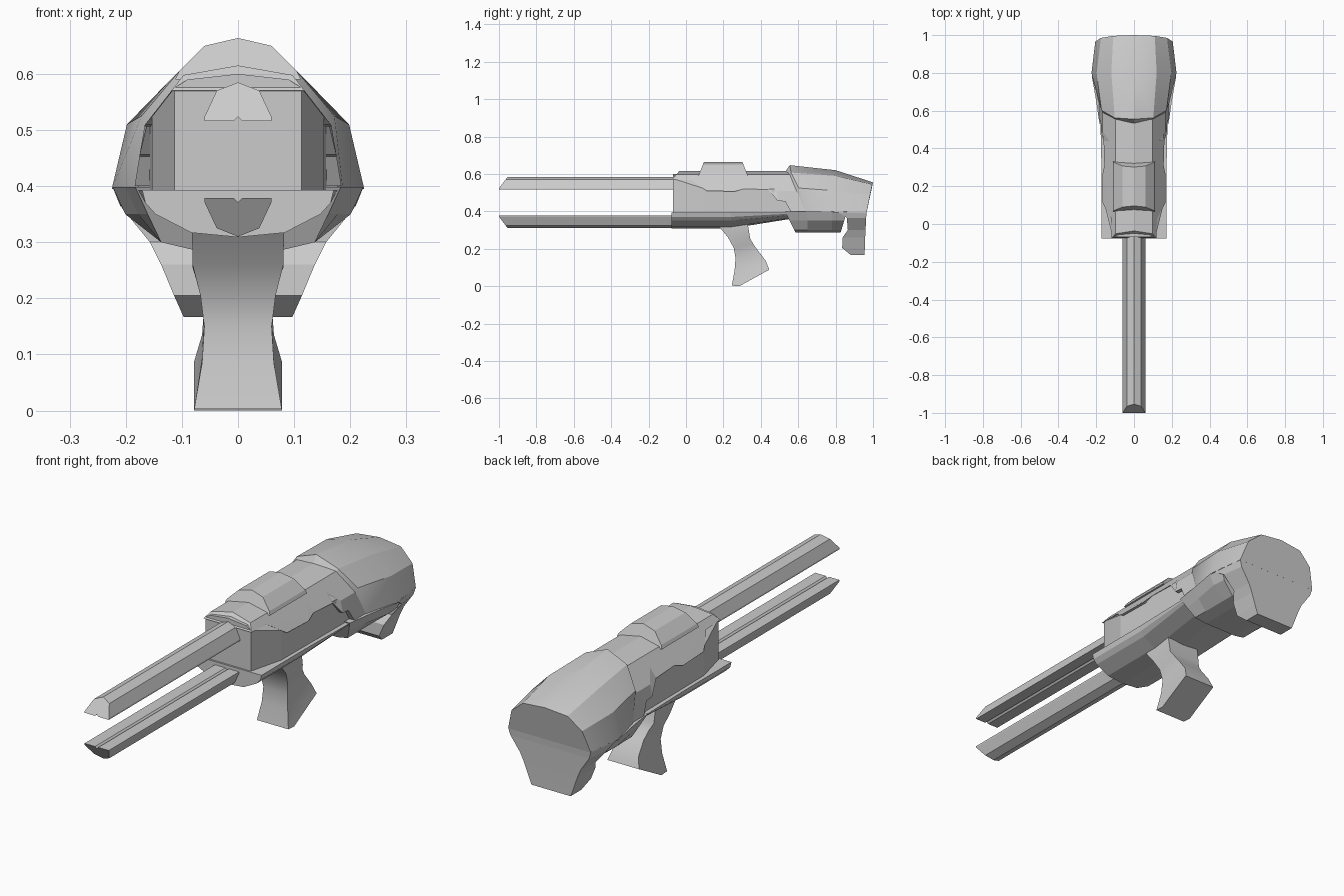
import bpy, bmesh, math

if "Cube" in bpy.data.objects:
    bpy.data.objects.remove(bpy.data.objects["Cube"])


def loft(name, rings, mirror=True, smooth=None):
    """Skin a solid through cross-sections; half sections are mirrored across x = 0."""
    bm = bmesh.new()
    loops = []
    for ring in rings:
        pts = list(ring)
        if mirror:
            pts += [(-x, y, z) for x, y, z in reversed(ring) if x > 1e-6]
        loops.append([bm.verts.new(p) for p in pts])
    n = len(loops[0])
    for a, b in zip(loops, loops[1:]):
        for i in range(n):
            j = (i + 1) % n
            bm.faces.new((a[i], a[j], b[j], b[i]))
    bm.faces.new(loops[0])
    bm.faces.new(loops[-1])
    bmesh.ops.remove_doubles(bm, verts=bm.verts, dist=1e-5)
    bmesh.ops.recalc_face_normals(bm, faces=bm.faces)
    mesh = bpy.data.meshes.new(name)
    bm.to_mesh(mesh)
    bm.free()
    obj = bpy.data.objects.new(name, mesh)
    bpy.context.collection.objects.link(obj)
    if smooth:
        bpy.ops.object.select_all(action='DESELECT')
        obj.select_set(True)
        bpy.context.view_layer.objects.active = obj
        bpy.ops.object.shade_smooth_by_angle(angle=math.radians(smooth))
    return obj


# Twin barrel rails: arched section, grooved inner face, slanted tip
section = [(0, .524), (.008, .516), (.06, .516), (.06, .523), (.038, .57), (0, .585)]
for name, flip in (("upper_barrel", False), ("lower_barrel", True)):
    def pt(x, y, z):
        return (x, y, .895 - z if flip else z)
    tip = [pt(x, -1 + max(0, z - .523) * .75, z) for x, z in section]
    end = [pt(x, 0, z) for x, z in section]
    loft(name, [tip, end])


# Slope of the upper cover side: half width at height z
def cover_x(z):
    if z > .508:
        return .097 + (.598 - z) / .09 * .07
    return .167 + (.508 - z) / .113 * .018


# Upper cover with stepped lower edge (y, edge height)
edge = [(-.075, .57), (.03, .567), (.11, .51), (.26, .506), (.31, .521),
        (.44, .516), (.49, .456), (.53, .453), (.56, .40), (.64, .40)]
rings = []
for i, (y, z) in enumerate(edge):
    lean = .85 if i == 0 else 0
    mid = max(z, .509) if z < .509 else (z + .598) / 2
    half = [(0, .615), (.097, .598), (cover_x(mid), mid), (cover_x(z), z), (.09, z), (0, z)]
    rings.append([(x, y + lean * (h - z), h) for x, h in half])
loft("upper_cover", rings)

# Inner body under the cover, with chamfered front
rings = []
for y, w in ((-.07, .113), (.09, .153), (.62, .158)):
    top = .598 - (w - .097) / .07 * .09 - .002
    rings.append([(0, y, .385), (w, y, .385), (w, y, top), (.09, y, .59), (0, y, .60)])
loft("inner_body", rings)

# Lower shell, tapering up towards the rear
front = [(0, .393), (.171, .393), (.165, .37), (.147, .35), (.083, .317), (0, .309)]
rear = [(0, .393), (.178, .393), (.175, .388), (.165, .38), (.085, .364), (0, .36)]
loft("lower_shell", [[(x, y, z) for x, z in s]
                     for y, s in ((-.078, front), (.24, front), (.56, rear))])

# Raised top block
half = [(0, .59), (.112, .59), (.105, .605), (.06, .65), (0, .664)]
loft("top_block", [[(x, y + s * (z - .6) * .4, z) for x, z in half]
                   for y, s in ((.07, 1), (.327, -1))])

# Rounded stock shell
loft("stock_shell", [
    [(0, .63, .395), (.178, .63, .395), (.165, .59, .51), (.095, .55, .59), (0, .53, .61)],
    [(0, .645, .395), (.187, .645, .395), (.172, .602, .525), (.102, .562, .608), (0, .555, .647)],
    [(0, .80, .395), (.225, .80, .395), (.198, .80, .51), (.12, .80, .59), (0, .80, .62)],
    [(0, .966, .395), (.205, .966, .395), (.175, .985, .49), (.11, .996, .544), (0, 1.0, .555)],
], smooth=25)

# Block beneath the stock, front and back faces slanted
rings = []
for y, w, lean in ((.53, .183, .5), (.65, .2, 0), (.78, .223, 0), (.86, .218, -.3)):
    half = [(0, .398), (w, .398), (w - .022, .35), (.137, .30), (.082, .287), (0, .287)]
    rings.append([(x, y + lean * (.398 - z), z) for x, z in half])
loft("stock_underside", rings)

# Butt: waisted foot below the stock (z, front width, back width, front y, back y)
levels = [(.397, .223, .205, .81, .966), (.365, .21, .195, .86, .963),
          (.30, .157, .15, .865, .96), (.26, .137, .132, .837, .958),
          (.205, .114, .112, .835, .956), (.167, .097, .097, .88, .955)]
loft("butt_foot", [[(-a, f, z), (a, f, z), (b, r, z), (-b, r, z)]
                   for z, a, b, f, r in levels], mirror=False)

# Pistol grip (front y, z, back y, z, half width)
grip = [(.172, .325, .33, .335, .082), (.225, .26, .343, .255, .081),
        (.255, .205, .36, .225, .067), (.265, .15, .385, .19, .06),
        (.26, .085, .427, .135, .064), (.245, .003, .445, .088, .078)]
rings = []
for fy, fz, by, bz, w in grip:
    my, mz = fy + (by - fy) * .2, fz + (bz - fz) * .2
    if fz < .01:
        my, mz = .285, 0
    rings.append([(-w, fy, fz), (w, fy, fz), (w, my, mz), (w, by, bz),
                  (-w, by, bz), (-w, my, mz)])
loft("grip", rings, mirror=False, smooth=35)

# Centre the grip foot on the ground plane
bpy.context.view_layer.update()
